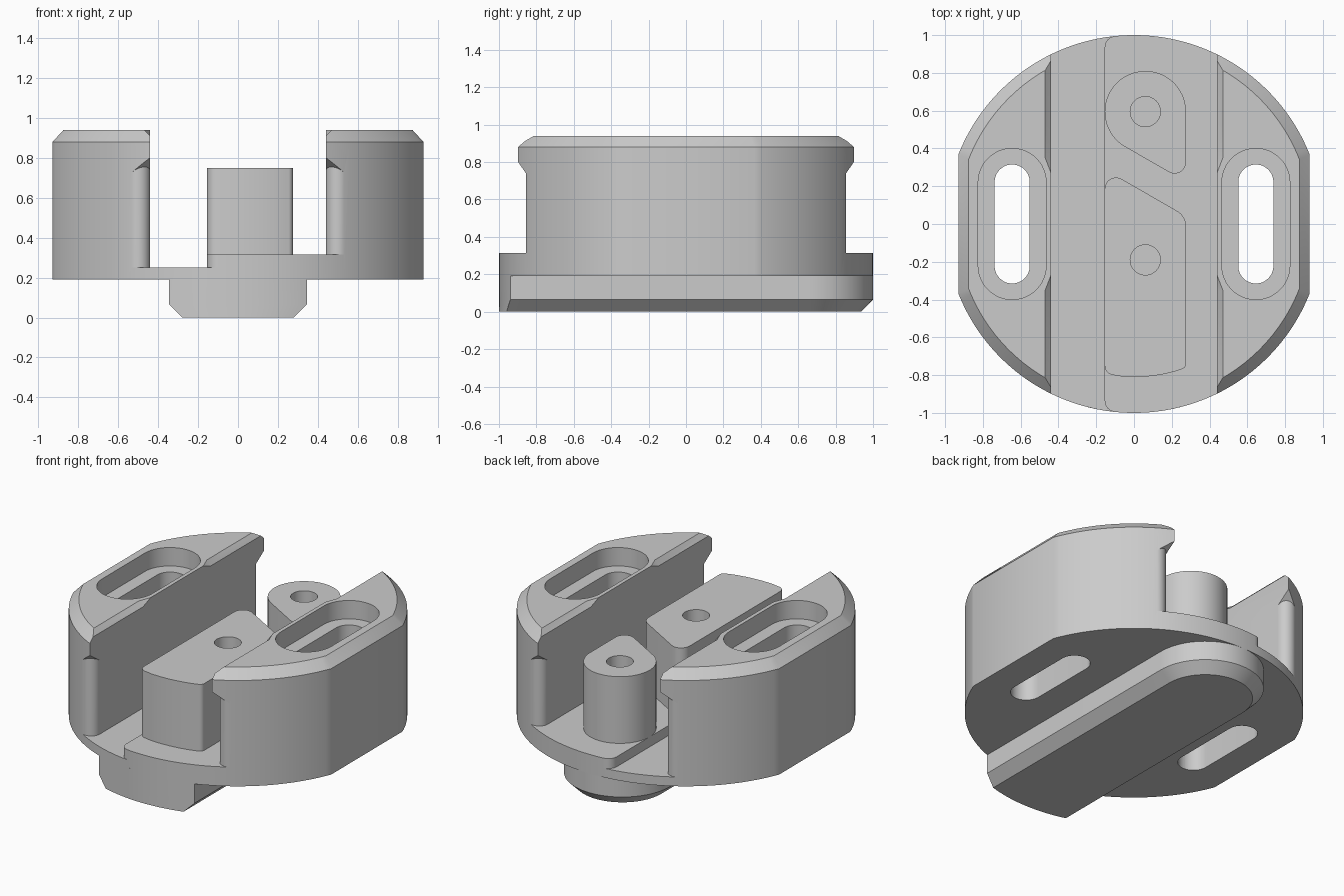
import bpy, bmesh
from math import acos, asin, atan2, cos, pi, radians, sin, sqrt, tan
from mathutils import Vector

if "Cube" in bpy.data.objects:
    bpy.data.objects.remove(bpy.data.objects["Cube"])

grey = bpy.data.materials.new("machined grey")
grey.use_nodes = True
grey.diffuse_color = (0.6, 0.6, 0.6, 1)
grey.node_tree.nodes["Principled BSDF"].inputs["Base Color"].default_value = (0.6, 0.6, 0.6, 1)


def make(name, bm):
    bmesh.ops.recalc_face_normals(bm, faces=bm.faces)
    mesh = bpy.data.meshes.new(name)
    bm.to_mesh(mesh)
    bm.free()
    mesh.materials.append(grey)
    obj = bpy.data.objects.new(name, mesh)
    bpy.context.collection.objects.link(obj)
    return obj


def loft(name, rings):
    """Skin matching rings of 3D points and cap both ends."""
    bm = bmesh.new()
    loops = [[bm.verts.new(p) for p in ring] for ring in rings]
    for a, b in zip(loops, loops[1:]):
        for i in range(len(a)):
            j = (i + 1) % len(a)
            bm.faces.new((a[i], a[j], b[j], b[i]))
    bm.faces.new(loops[0][::-1])
    bm.faces.new(loops[-1])
    return make(name, bm)


def level(pts, z):
    return [(x, y, z) for x, y in pts]


def prism(name, pts, z0, z1):
    return loft(name, [level(pts, z0), level(pts, z1)])


def arc(cx, cy, r, a0, a1, n=16):
    return [(cx + r * cos(a0 + (a1 - a0) * i / n), cy + r * sin(a0 + (a1 - a0) * i / n))
            for i in range(n + 1)]


def rect(x0, x1, y0, y1):
    return [(x0, y0), (x1, y0), (x1, y1), (x0, y1)]


def fillet(before, corner, after, r, n=8):
    """Points that round one corner of an outline."""
    c = Vector(corner)
    u, v = (Vector(before) - c).normalized(), (Vector(after) - c).normalized()
    half = u.angle(v) / 2
    mid = c + (u + v).normalized() * r / sin(half)
    p, q = c + u * r / tan(half) - mid, c + v * r / tan(half) - mid
    a0 = atan2(p.y, p.x)
    turn = (atan2(q.y, q.x) - a0 + pi) % (2 * pi) - pi
    return arc(mid.x, mid.y, r, a0, a0 + turn, n)


def cut(obj, cutter):
    mod = obj.modifiers.new("cut", 'BOOLEAN')
    mod.operation, mod.solver, mod.object = 'DIFFERENCE', 'EXACT', cutter
    bpy.context.view_layer.objects.active = obj
    bpy.ops.object.modifier_apply(modifier=mod.name)
    bpy.data.objects.remove(cutter)


def finish(obj):
    bpy.ops.object.select_all(action='DESELECT')
    obj.select_set(True)
    bpy.context.view_layer.objects.active = obj
    bpy.ops.object.shade_smooth_by_angle(angle=radians(25))


# Round body with flat sides and a chamfered top rim
def clipped_disc(r, flat):
    a = acos(flat / r)
    return arc(0, 0, r, a, pi - a, 64) + arc(0, 0, r, pi + a, 2 * pi - a, 64)


outer, inner = clipped_disc(1, 0.93), clipped_disc(0.94, 0.875)
body = loft("body", [level(outer, 0.19), level(outer, 0.88), level(inner, 0.94)])

# Central channel, then the lower floor strip with flared ends
WALL, STEP, LOW, HIGH = 0.44, -0.155, 0.25, 0.315
cut(body, prism("channel_cutter", rect(-WALL, WALL, -1.2, 1.2), HIGH, 1.2))
r = 0.06
strip = [(-WALL, -1.2), (STEP + r, -1.2)]
strip += arc(STEP + r, -0.935, r, -pi / 2, -pi, 8)
strip += arc(STEP + r, 0.935, r, pi, pi / 2, 8)
strip += [(STEP + r, 1.2), (-WALL, 1.2)]
cut(body, prism("strip_cutter", strip, LOW, 0.6))

for sx in (-1, 1):
    floor = LOW if sx < 0 else HIGH
    for sy in (-1, 1):
        # Rounded wall ends under an overhanging lip
        cx = WALL + r
        cy = sqrt((1 - r) ** 2 - cx ** 2)
        end = atan2(cy, cx)
        pts = [(WALL - 0.02, cy)] + arc(cx, cy, r, pi, end, 12)
        pts += [(1.15 * cos(end), 1.15 * sin(end)), (WALL - 0.02, 1.15)]
        lip = Vector((-0.53, 0.85))
        base = Vector((cx, cy)).dot(lip) + r
        tops = [0.755 + 0.8 * (Vector(p).dot(lip) - base) for p in pts]
        cut(body, loft("end_cutter", [
            [(sx * x, sy * y, floor) for x, y in pts],
            [(sx * x, sy * y, z) for (x, y), z in zip(pts, tops)]]))

        # Chamfer on the inner top edge, fading out beside the slot
        bm = bmesh.new()
        for y in (0.35, 1.2):
            for x, z in ((0.48, 0.95), (0.43, 0.90), (0.43, 0.95)):
                bm.verts.new((sx * x, sy * y, z))
        bm.verts.new((sx * 0.43, sy * 0.22, 0.95))
        bmesh.ops.convex_hull(bm, input=bm.verts)
        cut(body, make("edge_cutter", bm))

    # Counterbored long slot through each wall
    for rad, half, z in ((0.18, 0.40, 0.82), (0.093, 0.315, 0.1)):
        mid = half - rad
        pts = arc(sx * 0.645, mid, rad, 0, pi, 24) + arc(sx * 0.645, -mid, rad, pi, 2 * pi, 24)
        cut(body, prism("slot_cutter", pts, z, 1.2))
finish(body)


# Keel below: round at the back, trimmed to the disc at the front
def keel_outline(w):
    a = asin(w)
    return arc(0, 0, 1, -pi / 2 - a, -pi / 2 + a, 24) + arc(0, 0.655, w, 0, pi, 40)


wide, narrow = keel_outline(0.345), keel_outline(0.28)
finish(loft("keel", [level(narrow, 0), level(wide, 0.065), level(wide, 0.2)]))

# Two drilled posts facing each other across a slanted gap
LEFT, RIGHT, TOP = STEP, 0.275, 0.75
tangent, corner = (-0.0475, 0.409), (RIGHT, 0.223)
back = arc(0.06, 0.595, 0.215, 0, radians(240), 40)
back += fillet(tangent, corner, (RIGHT, 0.595), r)

low_l, low_r = (LEFT, -0.795), (RIGHT, -0.762)
top_l, top_r = (LEFT, 0.29), (RIGHT, 0.042)
a_l, a_r = atan2(-0.81, -0.09), atan2(-0.775, 0.235)
front = fillet(top_l, low_l, (0, -0.81), 0.05)
front += arc(0, 0, 0.81, a_l, a_r, 12)[1:-1]
front += fillet((0.2, -0.785), low_r, top_r, 0.03)
front += fillet(low_r, top_r, top_l, 0.09) + fillet(top_r, top_l, low_l, r)

for name, outline, hole_y in (("back_post", back, 0.595), ("front_post", front, -0.19)):
    post = prism(name, outline, HIGH - 0.01, TOP)
    cut(post, prism("hole_cutter", arc(0.06, hole_y, 0.08, 0, 2 * pi, 32)[:-1], 0.4, 1))
    finish(post)
